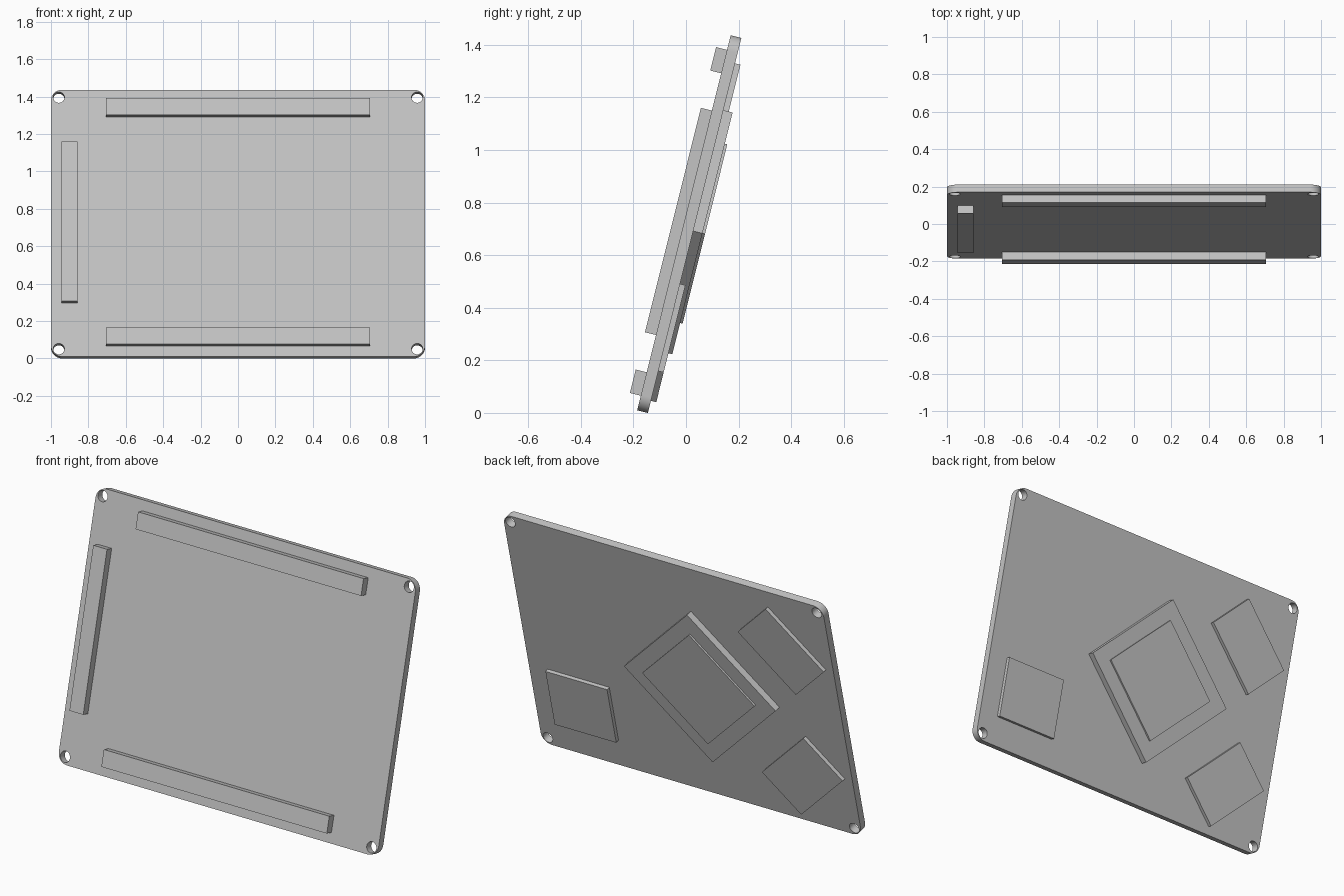
import bpy
from math import radians, sin, cos, pi
from mathutils import Matrix

default = bpy.data.objects.get("Cube")
if default:
    bpy.data.objects.remove(default, do_unlink=True)

WIDTH, HEIGHT, THICK = 2.0, 1.47, 0.042
CORNER, HOLE, INSET = 0.06, 0.03, 0.042

# The whole board leans back; local x/y lie in the board, local z is its front
tilt = Matrix.Translation((0, 0.0125, 0.718)) @ Matrix.Rotation(radians(76), 4, 'X')

grey = bpy.data.materials.new("light_grey")
grey.use_nodes = True
grey.diffuse_color = (0.55, 0.55, 0.55, 1)
grey.node_tree.nodes["Principled BSDF"].inputs["Base Color"].default_value = (0.55, 0.55, 0.55, 1)


def arc(cx, cy, radius, start, sweep, steps):
    angles = [start + sweep * i / steps for i in range(steps + 1)]
    return [(cx + radius * cos(a), cy + radius * sin(a)) for a in angles]


def add_outline(curve, points):
    spline = curve.splines.new('POLY')
    spline.points.add(len(points) - 1)
    for p, (x, y) in zip(spline.points, points):
        p.co = (x, y, 0, 1)
    spline.use_cyclic_u = True


def block(name, x, y, width, height, base, depth, angle=0):
    """Box standing on the board from local z = base, growing by depth."""
    bpy.ops.mesh.primitive_cube_add(size=1)
    obj = bpy.context.object
    obj.name = name
    obj.data.transform(Matrix.Diagonal((width, height, abs(depth), 1)))
    place = Matrix.Translation((x, y, base + depth / 2))
    obj.matrix_world = tilt @ place @ Matrix.Rotation(radians(angle), 4, 'Z')
    obj.data.materials.append(grey)
    return obj


# Board: rounded rectangle with a mounting hole in each corner
curve = bpy.data.curves.new("board", 'CURVE')
curve.dimensions = '2D'
curve.fill_mode = 'BOTH'
curve.extrude = THICK / 2
outline = []
for i, (sx, sy) in enumerate([(1, 1), (-1, 1), (-1, -1), (1, -1)]):
    outline += arc(sx * (WIDTH / 2 - CORNER), sy * (HEIGHT / 2 - CORNER),
                   CORNER, i * pi / 2, pi / 2, 10)
    hole = arc(sx * (WIDTH / 2 - INSET), sy * (HEIGHT / 2 - INSET), HOLE, 0, 2 * pi, 32)
    add_outline(curve, hole[:-1])
add_outline(curve, outline)
board = bpy.data.objects.new("board", curve)
bpy.context.collection.objects.link(board)
board.matrix_world = tilt
bpy.ops.object.select_all(action='DESELECT')
board.select_set(True)
bpy.context.view_layer.objects.active = board
bpy.ops.object.convert(target='MESH')
board = bpy.context.object
board.data.materials.clear()
board.data.materials.append(grey)
bpy.ops.object.shade_smooth_by_angle(angle=radians(30))

# Connector strips on the front
front, back = THICK / 2, -THICK / 2
block("top_connector", 0, 0.632, 1.41, 0.092, front, 0.043)
block("bottom_connector", 0, -0.632, 1.41, 0.092, front, 0.043)
block("side_connector", -0.902, 0, 0.086, 0.88, front, 0.043)

# Chips on the back, most of them turned diagonally
block("main_chip", -0.13, -0.022, 0.67, 0.67, back, -0.036, 45)
block("main_chip_lid", -0.128, -0.022, 0.497, 0.497, back, -0.046, 45)
block("upper_chip", -0.693, 0.375, 0.44, 0.297, back, -0.021, 45)
block("lower_chip", -0.692, -0.427, 0.44, 0.297, back, -0.021, 135)
block("square_chip", 0.688, -0.40, 0.385, 0.342, back, -0.021)
